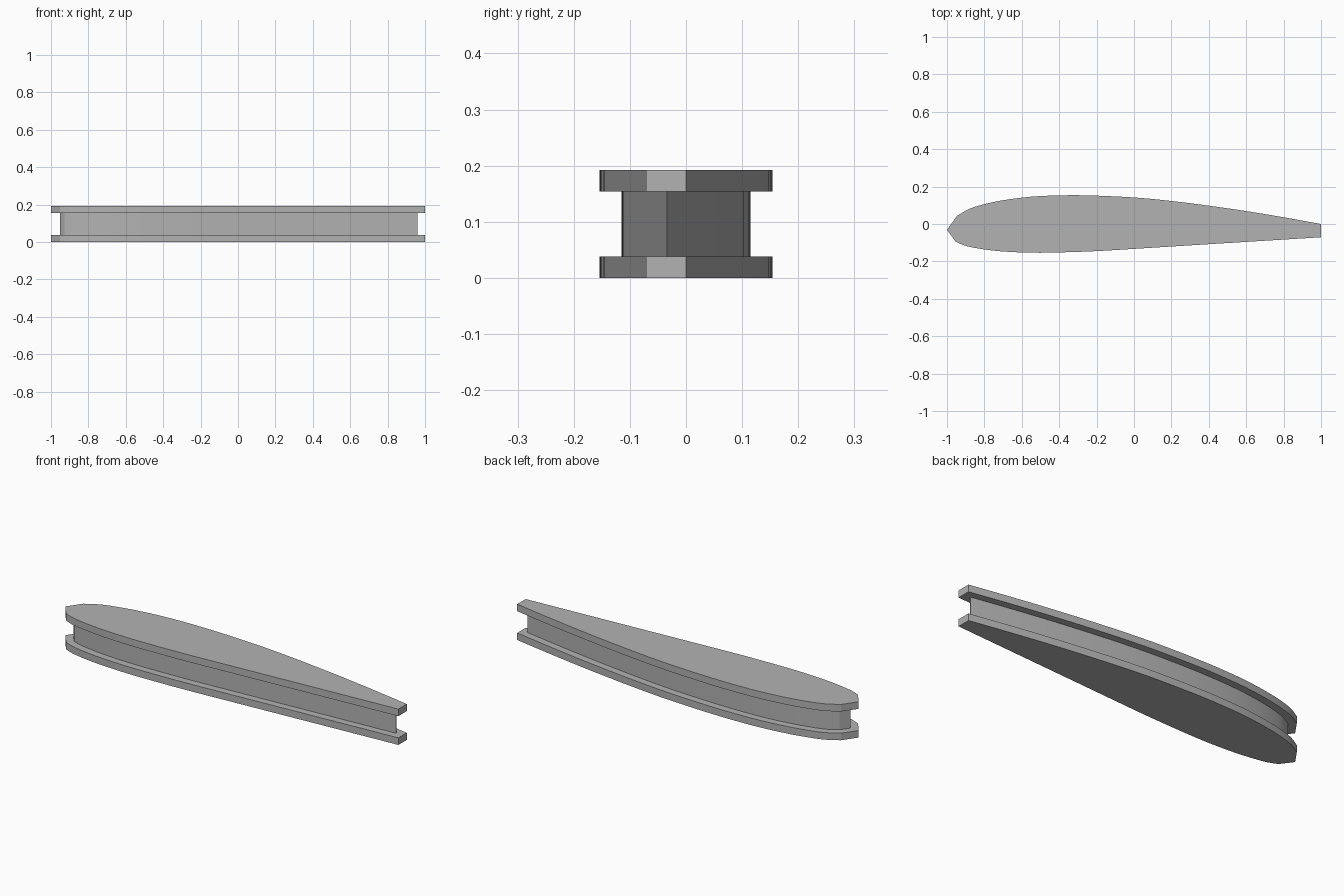
import bpy
import bmesh
from mathutils import Vector

cube = bpy.data.objects.get("Cube")
if cube:
    bpy.data.objects.remove(cube, do_unlink=True)

grey = bpy.data.materials.new("plain grey")
grey.use_nodes = True
colour = (0.45, 0.45, 0.45, 1)
grey.diffuse_color = colour
grey.node_tree.nodes["Principled BSDF"].inputs["Base Color"].default_value = colour

# Aerofoil profile: nose point, then both sides from nose to tail
NOSE = (-1, -0.032)
BACK = [(-.947, .043), (-.88, .081), (-.8, .106), (-.7, .127), (-.55, .146),
        (-.4, .153), (-.25, .153), (0, .142), (.2, .123), (.4, .098),
        (.6, .069), (.8, .036), (1, 0)]
FRONT = [(-.953, -.095), (-.9, -.117), (-.8, -.136), (-.7, -.147), (-.55, -.1535),
         (-.4, -.152), (-.2, -.145), (0, -.133), (.4, -.108), (1, -.071)]


def smooth_side(points, steps=3):
    """Catmull-Rom curve through the points."""
    p = [Vector(q) for q in points]
    p = [2 * p[0] - p[1]] + p + [2 * p[-1] - p[-2]]
    curve = []
    for a, b, c, d in zip(p, p[1:], p[2:], p[3:]):
        m0 = (c - a) * (c - b).length / ((c - b).length + (b - a).length)
        m1 = (d - b) * (c - b).length / ((d - c).length + (c - b).length)
        for i in range(steps):
            t = i / steps
            curve.append(b * (2*t**3 - 3*t**2 + 1) + m0 * (t**3 - 2*t**2 + t)
                         + c * (3*t**2 - 2*t**3) + m1 * (t**3 - t**2))
    return curve + [p[-2]]


def inset(loop, distance):
    """Mitred inward offset of a counter-clockwise loop."""
    result = []
    for i, p in enumerate(loop):
        before = (p - loop[i - 1]).normalized()
        after = (loop[(i + 1) % len(loop)] - p).normalized()
        n1, n2 = Vector((-before.y, before.x)), Vector((-after.y, after.x))
        result.append(p + (n1 + n2) * distance / (1 + n1.dot(n2)))
    return result


def slab(name, loop, bottom, top):
    """Extrude a flat outline between two heights."""
    bm = bmesh.new()
    face = bm.faces.new([bm.verts.new((p.x, p.y, bottom)) for p in loop])
    raised = bmesh.ops.extrude_face_region(bm, geom=[face], use_keep_orig=True)
    verts = [v for v in raised["geom"] if isinstance(v, bmesh.types.BMVert)]
    bmesh.ops.translate(bm, verts=verts, vec=(0, 0, top - bottom))
    bmesh.ops.recalc_face_normals(bm, faces=bm.faces)
    mesh = bpy.data.meshes.new(name)
    bm.to_mesh(mesh)
    bm.free()
    mesh.materials.append(grey)
    obj = bpy.data.objects.new(name, mesh)
    bpy.context.collection.objects.link(obj)
    bpy.ops.object.select_all(action="DESELECT")
    obj.select_set(True)
    bpy.context.view_layer.objects.active = obj
    bpy.ops.object.shade_smooth_by_angle(angle=0.4)


outline = [Vector(NOSE)] + smooth_side(FRONT) + smooth_side(BACK)[::-1]

# Two wide flanges with a narrower web between them
slab("lower_flange", outline, 0, 0.038)
slab("web", inset(outline, 0.039), 0.038, 0.154)
slab("upper_flange", outline, 0.154, 0.192)
